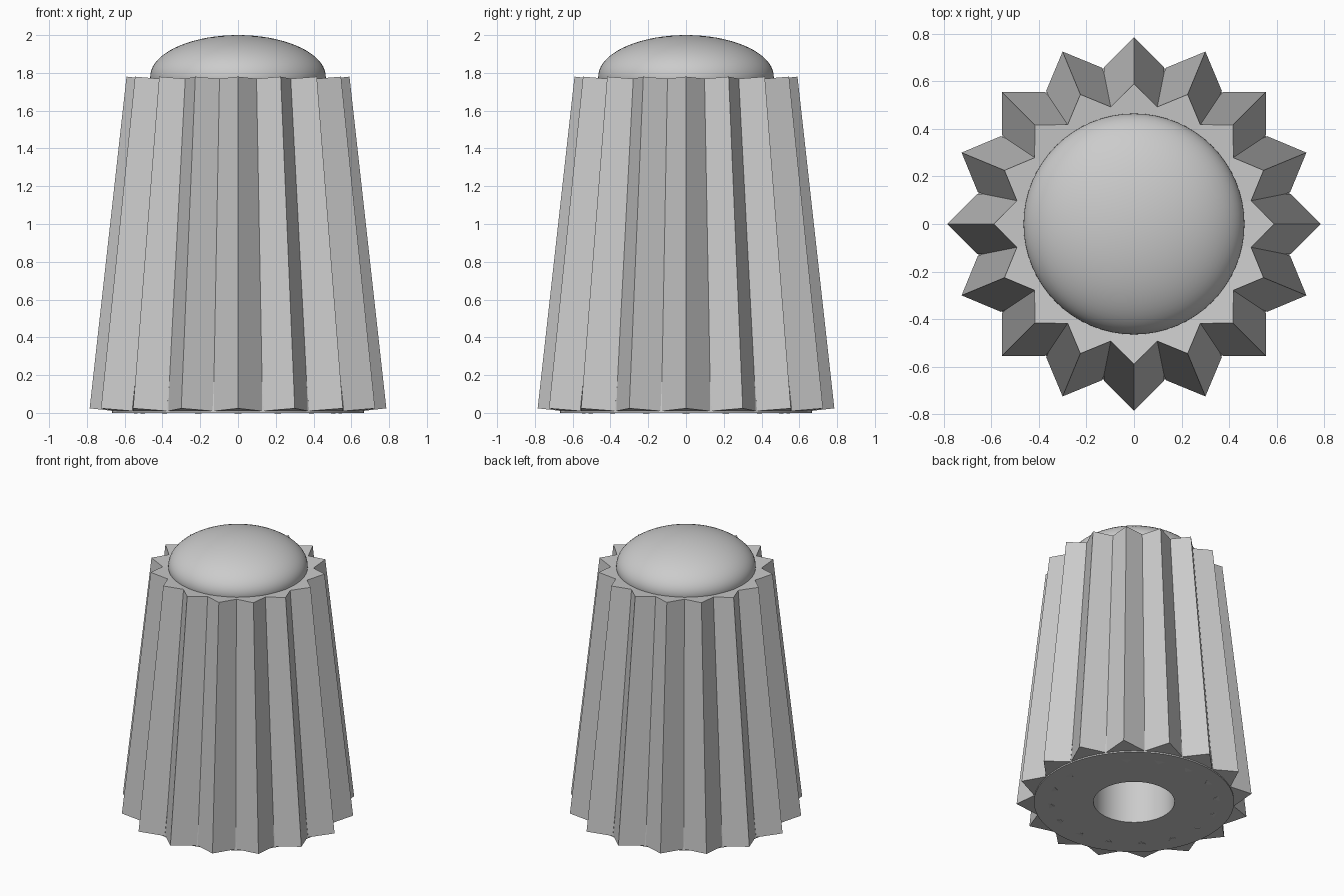
import bpy, bmesh, math
from mathutils import Matrix, Vector

if "Cube" in bpy.data.objects:
    bpy.data.objects.remove(bpy.data.objects["Cube"], do_unlink=True)

RIBS = 16
HALF_DIAGONAL = 0.127

grey = bpy.data.materials.new("light_grey")
grey.use_nodes = True
grey.diffuse_color = (0.6, 0.6, 0.6, 1)
grey.node_tree.nodes["Principled BSDF"].inputs["Base Color"].default_value = (0.6, 0.6, 0.6, 1)


def finish(bm, name, smooth=False):
    bmesh.ops.recalc_face_normals(bm, faces=bm.faces)
    mesh = bpy.data.meshes.new(name)
    bm.to_mesh(mesh)
    bm.free()
    mesh.materials.append(grey)
    obj = bpy.data.objects.new(name, mesh)
    bpy.context.collection.objects.link(obj)
    if smooth:
        bpy.ops.object.select_all(action="DESELECT")
        obj.select_set(True)
        bpy.context.view_layer.objects.active = obj
        bpy.ops.object.shade_smooth_by_angle(angle=math.radians(30))
    return obj


def lathe(name, profile, steps=64):
    bm = bmesh.new()
    verts = [bm.verts.new((r, 0, z)) for r, z in profile]
    edges = [bm.edges.new(pair) for pair in zip(verts, verts[1:])]
    bmesh.ops.spin(bm, geom=verts + edges, cent=(0, 0, 0), axis=(0, 0, 1),
                   angle=math.tau, steps=steps)
    bmesh.ops.remove_doubles(bm, verts=bm.verts, dist=1e-5)
    return finish(bm, name, smooth=True)


# Tapered core with a blind hole underneath
lathe("core", [(0, 1.4), (0.27, 1.4), (0.27, 0), (0.667, 0), (0.47, 1.762), (0, 1.762)])

# Flattened dome on top, tucking in slightly at its base
dome = [(0.465 * math.cos(a), 1.78 + 0.22 * math.sin(a))
        for a in (math.radians(-12 + 102 * i / 20) for i in range(20))]
lathe("dome", dome + [(0, 2.0)])

# Square bars, corner outward, leaning in along the core
foot, head = Vector((0.659, 0, 0.01)), Vector((0.464, 0, 1.766))
lean = Matrix.Rotation(-math.atan2(foot.x - head.x, head.z - foot.z), 4, "Y")
for i in range(RIBS):
    bm = bmesh.new()
    bmesh.ops.create_cube(bm, size=1)
    side = HALF_DIAGONAL * math.sqrt(2)
    shape = Matrix.Rotation(math.pi / 4, 4, "Z") @ Matrix.Diagonal((side, side, (head - foot).length, 1))
    turn = Matrix.Rotation(math.tau * i / RIBS, 4, "Z")
    bm.transform(turn @ Matrix.Translation((foot + head) / 2) @ lean @ shape)
    finish(bm, f"rib_{i + 1}")
